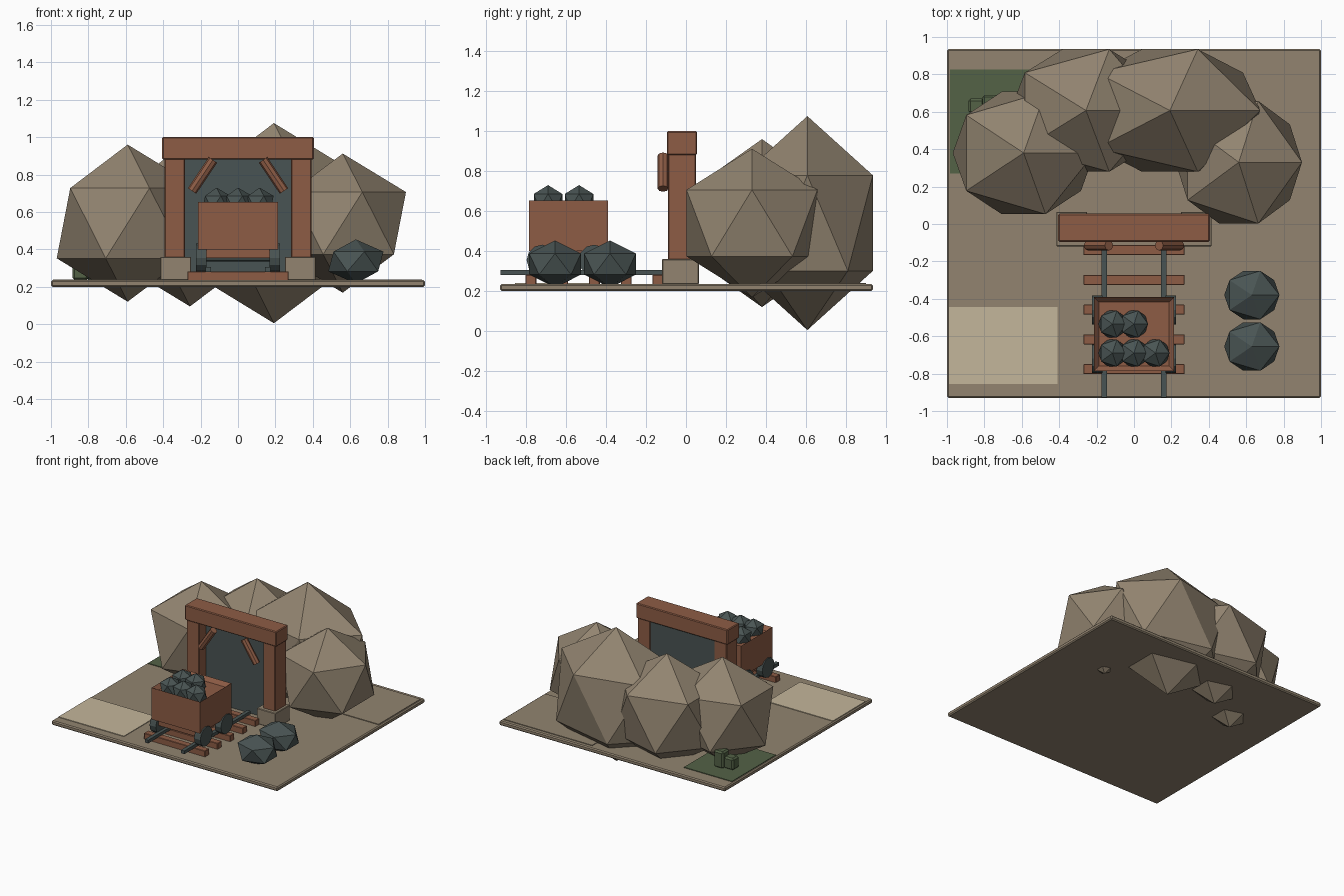
import bpy, bmesh, math
from mathutils import Matrix

if "Cube" in bpy.data.objects:
    bpy.data.objects.remove(bpy.data.objects["Cube"])


def material(name, r, g, b):
    lin = [((c / 255 + 0.055) / 1.055) ** 2.4 for c in (r, g, b)]
    m = bpy.data.materials.new(name)
    m.diffuse_color = (*lin, 1)
    m.use_nodes = True
    m.node_tree.nodes["Principled BSDF"].inputs["Base Color"].default_value = m.diffuse_color
    return m


EARTH = material("earth brown", 146, 132, 112)
SAND = material("pale sand", 196, 182, 155)
WOOD = material("red brown wood", 141, 92, 69)
IRON = material("dark slate", 73, 84, 83)
GREEN = material("moss green", 83, 98, 70)


def finish(name, bm, mat):
    me = bpy.data.meshes.new(name)
    bm.to_mesh(me)
    bm.free()
    me.materials.append(mat)
    ob = bpy.data.objects.new(name, me)
    bpy.context.collection.objects.link(ob)
    return ob


def box(name, x, y, z, mat, bevel=0.0):
    """Box from (low, high) pairs."""
    bm = bmesh.new()
    lo, hi = zip(x, y, z)
    size = [b - a for a, b in zip(lo, hi)]
    mid = [(a + b) / 2 for a, b in zip(lo, hi)]
    bmesh.ops.create_cube(bm, size=1, matrix=Matrix.Translation(mid) @ Matrix.Diagonal((*size, 1)))
    ob = finish(name, bm, mat)
    if bevel:
        mod = ob.modifiers.new("bevel", 'BEVEL')
        mod.width, mod.segments = bevel, 1
    return ob


def rock(name, loc, scale, mat):
    bm = bmesh.new()
    bmesh.ops.create_icosphere(bm, subdivisions=1, radius=1,
                               matrix=Matrix.Translation(loc) @ Matrix.Diagonal((*scale, 1)))
    return finish(name, bm, mat)


def rod(name, loc, radius, length, sides, rot, mat):
    bm = bmesh.new()
    bmesh.ops.create_cone(bm, cap_ends=True, segments=sides, radius1=radius, radius2=radius,
                          depth=length, matrix=Matrix.Translation(loc) @ rot)
    return finish(name, bm, mat)


# Ground plate and its thin patches
TOP = 0.235
box("ground_plate", (-1, 1), (-0.93, 0.935), (0.2, TOP), EARTH, 0.008)
box("sand_patch", (-0.99, -0.41), (-0.855, -0.445), (TOP - 0.003, TOP + 0.005), SAND)
box("grass_patch", (-0.985, -0.56), (0.27, 0.825), (TOP - 0.003, TOP + 0.005), GREEN)
box("earth_patch", (0.2, 0.985), (0.37, 0.9), (TOP - 0.003, TOP + 0.005), EARTH)

# Bushes
box("bush_low", (-0.885, -0.8), (0.59, 0.67), (TOP, 0.33), GREEN, 0.012)
box("bush_tall", (-0.81, -0.725), (0.605, 0.69), (TOP, 0.37), GREEN, 0.012)

# Hill made of four big rocks
for i, (x, y, sx, sz) in enumerate([(-0.59, 0.38, 0.424, 0.42), (-0.257, 0.607, 0.452, 0.445),
                                    (0.192, 0.607, 0.54, 0.535), (0.56, 0.33, 0.378, 0.372)]):
    rock(f"hill_rock_{i + 1}", (x, y, 0.54), (sx, 0.385, sz), EARTH)

# Mine entrance
box("entrance_panel", (-0.29, 0.29), (0.0, 0.045), (TOP, 0.885), IRON)
box("lintel_beam", (-0.405, 0.405), (-0.095, 0.055), (0.88, 1.0), WOOD, 0.006)
for side, s in (("left", -1), ("right", 1)):
    box(f"{side}_post", sorted((s * 0.283, s * 0.393)), (-0.09, 0.05), (TOP, 0.885), WOOD, 0.005)
    box(f"{side}_post_footing", sorted((s * 0.25, s * 0.415)), (-0.12, 0.065), (TOP, 0.36), EARTH, 0.004)
    rod(f"{side}_brace", (s * 0.19, -0.115, 0.795), 0.027, 0.2, 8,
        Matrix.Rotation(-s * math.radians(34), 4, 'Y'), WOOD)
    # Track rails
    box(f"{side}_rail", sorted((s * 0.145, s * 0.175)), (-0.928, -0.09), (0.28, 0.305), IRON)

# Sleepers
for i in range(5):
    y = -0.14 - i * 0.159
    box(f"sleeper_{i + 1}", (-0.27, 0.27), (y - 0.027, y + 0.027), (TOP - 0.003, 0.282), WOOD, 0.003)

# Cart body with a recessed top
cart = box("cart_body", (-0.215, 0.215), (-0.785, -0.39), (0.4, 0.652), WOOD)
bm = bmesh.new()
bm.from_mesh(cart.data)
lid = [f for f in bm.faces if f.normal.z > 0.9]
bmesh.ops.inset_region(bm, faces=lid, thickness=0.038)
bmesh.ops.translate(bm, verts=lid[0].verts, vec=(0, 0, -0.03))
bm.to_mesh(cart.data)
bm.free()
box("cart_frame", (-0.175, 0.175), (-0.765, -0.41), (0.355, 0.402), WOOD)

# Wheels and axles
turn = Matrix.Rotation(math.pi / 2, 4, 'Y')
for end, y in (("front", -0.72), ("rear", -0.46)):
    rod(f"{end}_axle", (0, y, 0.355), 0.02, 0.38, 8, turn, IRON)
    for side, s in (("left", -1), ("right", 1)):
        rod(f"{end}_{side}_wheel", (s * 0.197, y, 0.355), 0.077, 0.055, 12, turn, IRON)

# Coal load
for i, (x, y) in enumerate([(-0.115, -0.69), (0, -0.69), (0.115, -0.69), (-0.115, -0.535), (0, -0.535)]):
    rock(f"coal_{i + 1}", (x, y, 0.65), (0.084, 0.084, 0.08), IRON)

# Loose boulders beside the track
for i, y in enumerate((-0.38, -0.655)):
    rock(f"boulder_{i + 1}", (0.63, y, 0.335), (0.165, 0.152, 0.118), IRON)
